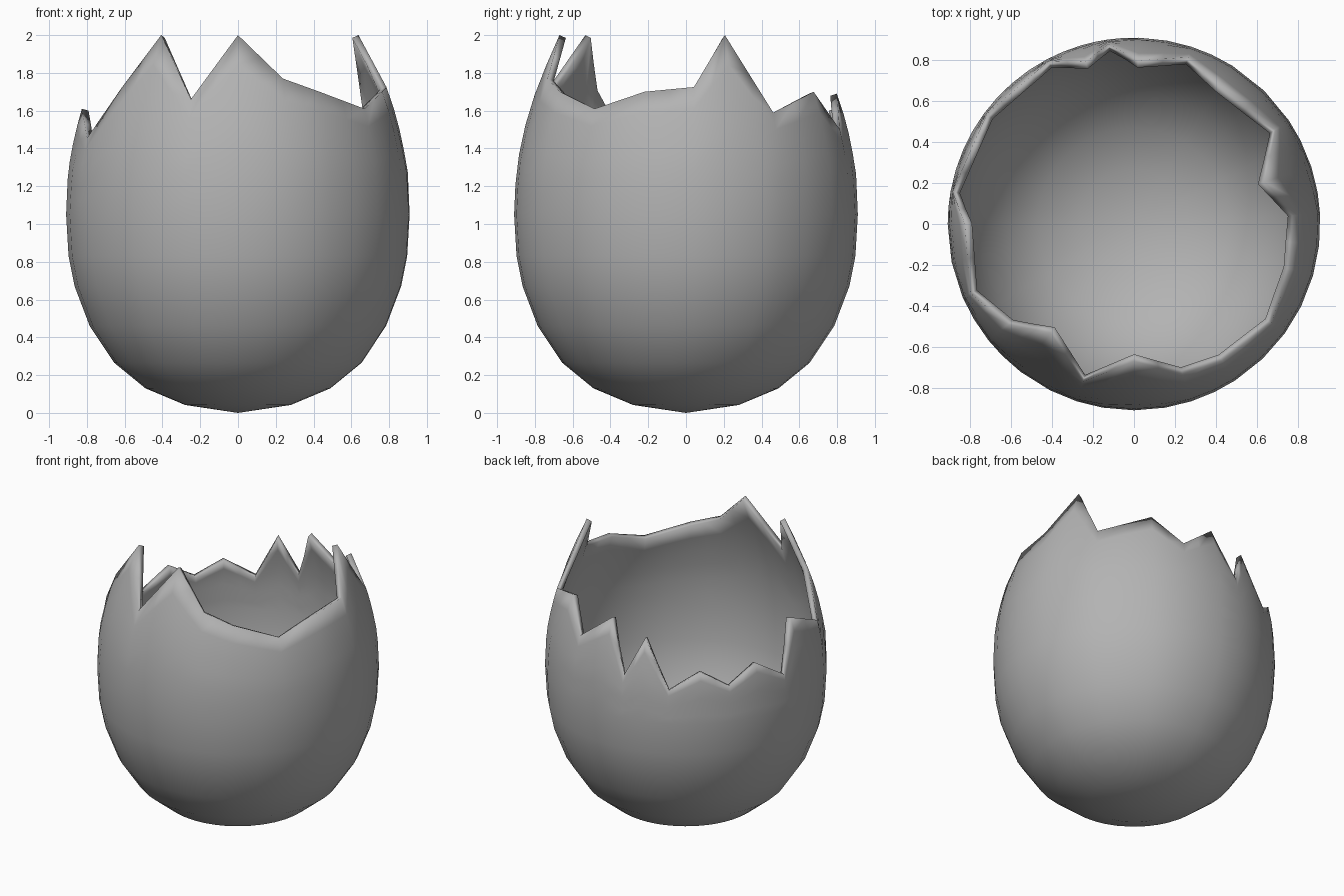
import bpy, bmesh, math

if "Cube" in bpy.data.objects:
    bpy.data.objects.remove(bpy.data.objects["Cube"])

# Outer egg profile (radius, height)
PROFILE = [(0, 0), (.28, .042), (.49, .13), (.655, .265), (.785, .46), (.865, .67),
           (.897, .83), (.91, 1.05), (.90, 1.28), (.867, 1.46), (.83, 1.6),
           (.775, 1.76), (.67, 2.0)]

# Broken edge, counter-clockwise: plan position and height of each peak and notch
RIM = [(.75, .04, 1.725), (.62, .20, 2.0), (.66, .44, 1.59), (.41, .66, 1.70),
       (.26, .80, 1.50), (.02, .78, 1.69), (-.12, .86, 1.34), (-.23, .77, 1.61),
       (-.41, .78, 1.283), (-.56, .64, 1.406), (-.70, .52, 1.298), (-.79, .35, 1.414),
       (-.85, .15, 1.28), (-.80, 0, 1.61), (-.78, -.33, 1.455), (-.59, -.47, 1.72),
       (-.39, -.51, 2.0), (-.24, -.74, 1.66), (0, -.65, 2.0), (.23, -.71, 1.77),
       (.42, -.65, 1.70), (.65, -.47, 1.61), (.73, -.21, 1.70)]


def radius_at(z):
    for (r0, z0), (r1, z1) in zip(PROFILE, PROFILE[1:]):
        if z <= z1:
            return r0 + (r1 - r0) * (z - z0) / (z1 - z0)
    return PROFILE[-1][0]


def on_shell(x, y, z):
    a = math.atan2(y, x)
    return radius_at(z) * math.cos(a), radius_at(z) * math.sin(a), z


# Columns (angle, rim height, rim flattening): each rim point and the straight midpoint after it
columns = []
for i, point in enumerate(RIM):
    p, q = on_shell(*point), on_shell(*RIM[(i + 1) % len(RIM)])
    mx, my, mz = [(s + t) / 2 for s, t in zip(p, q)]
    columns += [(math.atan2(p[1], p[0]), p[2], 1),
                (math.atan2(my, mx), mz, math.hypot(mx, my) / radius_at(mz))]

# Shell surface: regular rows below, rows stretched to the broken edge above
bm = bmesh.new()
pole = bm.verts.new((0, 0, 0))
LOW, UPPER = PROFILE[1:8], 6
base = LOW[-1][1]
grid = []
for a, top, flat in columns:
    rows = [(z, 0) for _, z in LOW]
    rows += [(base + (top - base) * k / UPPER, k / UPPER) for k in range(1, UPPER + 1)]
    col = []
    for z, t in rows:
        r = radius_at(z) * (1 + t * t * (flat - 1))
        col.append(bm.verts.new((r * math.cos(a), r * math.sin(a), z)))
    grid.append(col)
for i, col in enumerate(grid):
    nxt = grid[(i + 1) % len(grid)]
    bm.faces.new((pole, nxt[0], col[0]))
    for j in range(len(col) - 1):
        bm.faces.new((col[j], nxt[j], nxt[j + 1], col[j + 1]))
mesh = bpy.data.meshes.new("broken_eggshell")
bm.to_mesh(mesh)
bm.free()
shell = bpy.data.objects.new("broken_eggshell", mesh)
bpy.context.collection.objects.link(shell)

# Dark grey shell
grey = bpy.data.materials.new("shell_grey")
grey.diffuse_color = (.45, .45, .45, 1)
grey.use_nodes = True
grey.node_tree.nodes["Principled BSDF"].inputs["Base Color"].default_value = grey.diffuse_color
mesh.materials.append(grey)

# Shell thickness, inward, with softly shaded edge
bpy.context.view_layer.objects.active = shell
shell.select_set(True)
solid = shell.modifiers.new("thickness", 'SOLIDIFY')
solid.thickness = .037
solid.offset = -1
bpy.ops.object.modifier_apply(modifier=solid.name)
bpy.ops.object.shade_smooth()
